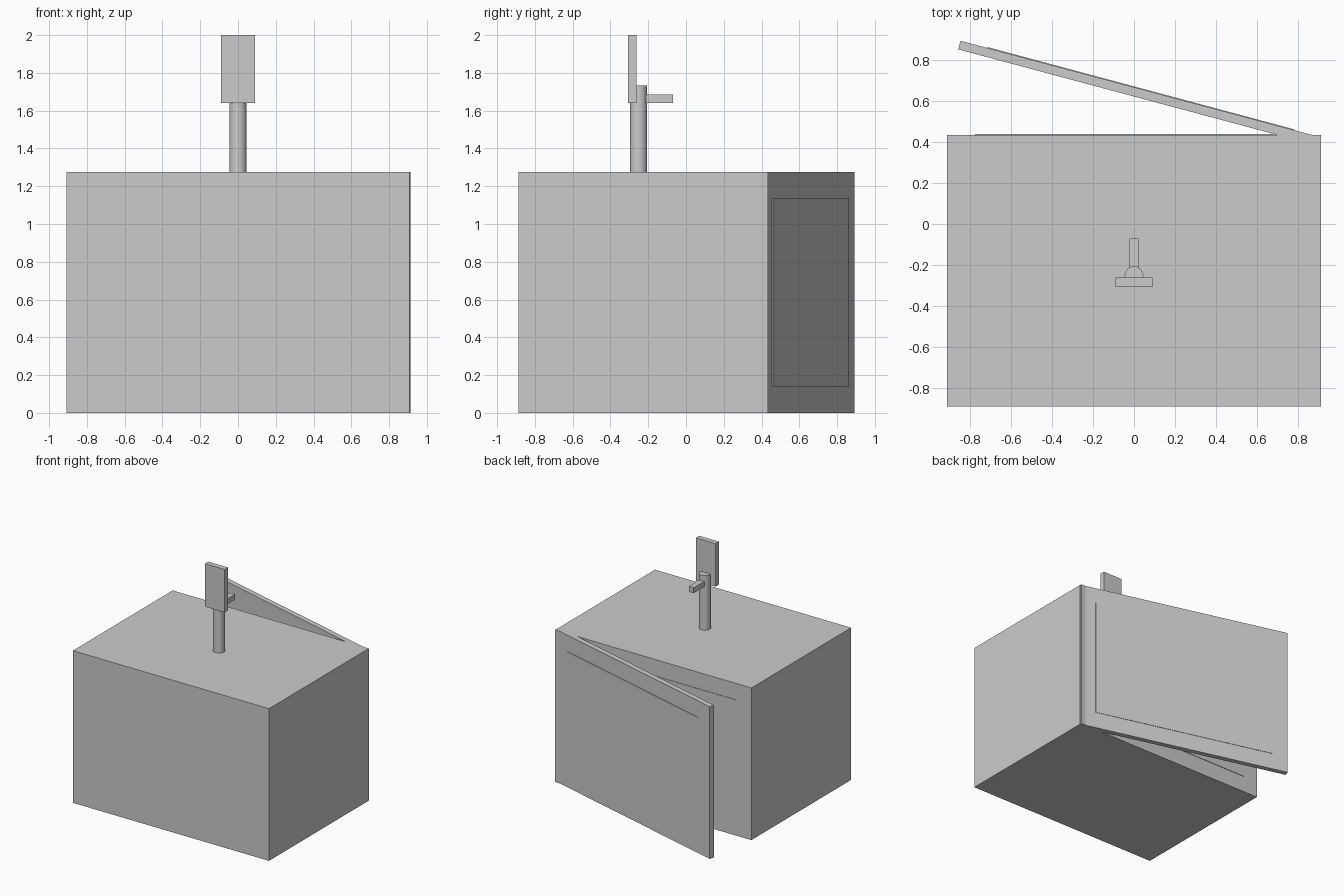
import bpy
from math import radians, cos, sin

if "Cube" in bpy.data.objects:
    bpy.data.objects.remove(bpy.data.objects["Cube"])


def box(name, x, y, z):
    """Axis-aligned box from (min, max) ranges."""
    lo, hi = zip(x, y, z)
    bpy.ops.mesh.primitive_cube_add(size=1)
    o = bpy.context.object
    o.name = name
    for v in o.data.vertices:
        v.co = [(a + b) / 2 + c * (b - a) for a, b, c in zip(lo, hi, v.co)]
    return o


W, H = 0.909, 1.275      # half width and height of the cabinet
BACK = 0.433             # rear face of the cabinet

# Cabinet body with its thin raised rear panel
box("cabinet_body", (-W, W), (-0.888, BACK), (0, H))
box("cabinet_rear_panel", (-0.773, 0.773), (BACK - 0.02, BACK + 0.004), (0.138, 1.138))

# Rear door, hinged at the right corner and opened 15 degrees
A = radians(15)
hinge = (0.912, 0.421, 0)
door = box("door", (-1.818, 0), (-0.0435, 0), (0, H))
panel = box("door_panel", (-1.682, -0.136), (-0.02, 0.004), (0.138, 1.138))
for o in (door, panel):
    o.location = hinge
    o.rotation_euler.z = -A

# Round post on top
bpy.ops.mesh.primitive_cylinder_add(vertices=32, radius=0.0455, depth=0.475,
                                    location=(0, -0.251, 1.4945))
post = bpy.context.object
post.name = "post"
bpy.ops.object.shade_smooth_by_angle(angle=radians(30))

# Upright plate and forward arm on the post
box("upright_plate", (-0.091, 0.091), (-0.306, -0.261), (1.64, 2.0))
box("arm", (-0.022, 0.022), (-0.215, -0.07), (1.64, 1.685))
